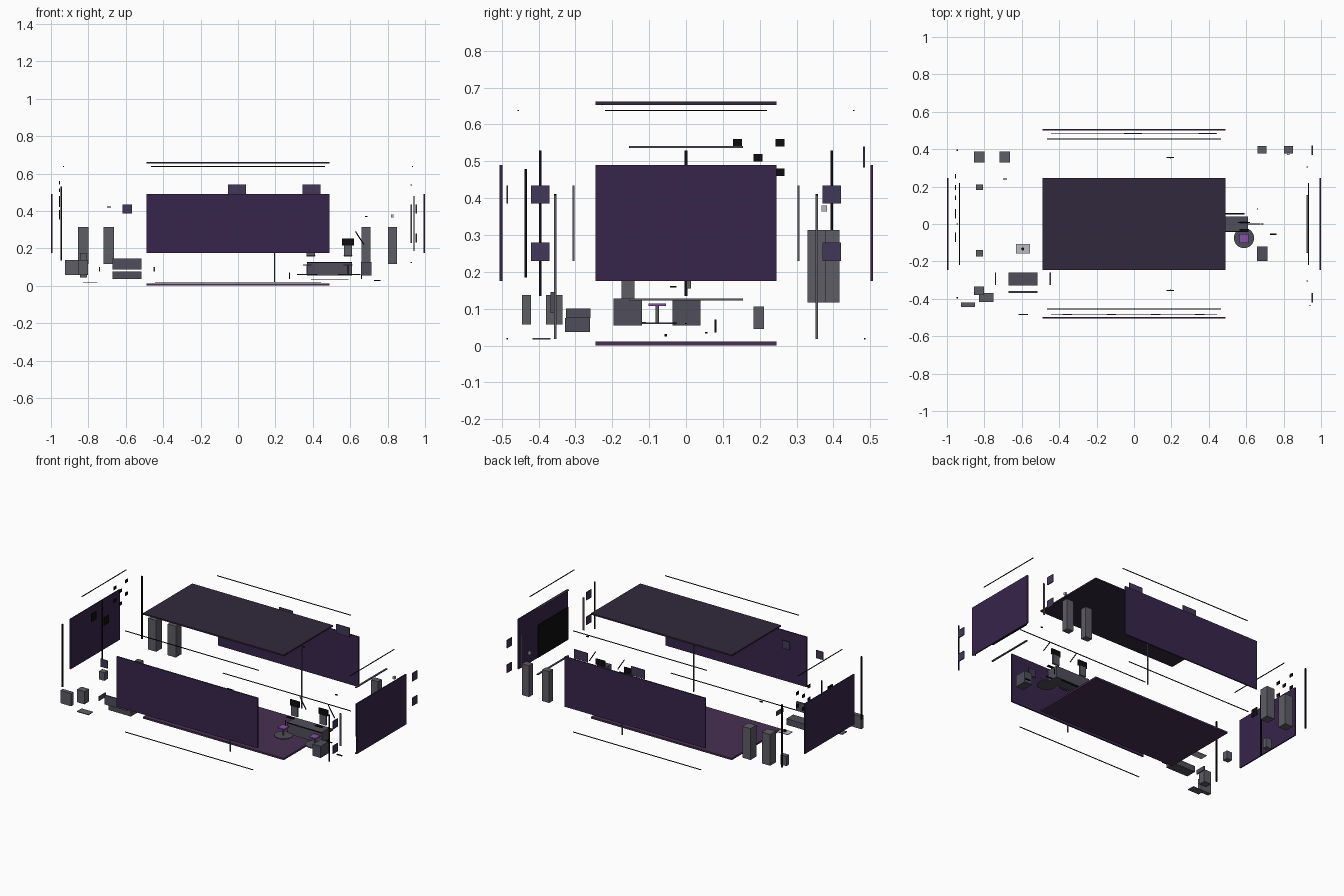
import bpy
from mathutils import Vector

if "Cube" in bpy.data.objects:
    bpy.data.objects.remove(bpy.data.objects["Cube"])


def material(name, rgb):
    m = bpy.data.materials.new(name)
    m.diffuse_color = (*rgb, 1)
    m.use_nodes = True
    m.node_tree.nodes["Principled BSDF"].inputs["Base Color"].default_value = m.diffuse_color
    return m


PURPLE = material("wall_purple", (0.04, 0.018, 0.07))
FLOOR = material("floor_purple", (0.065, 0.028, 0.085))
CEIL = material("ceiling_dark", (0.03, 0.022, 0.045))
BLACK = material("black", (0.004, 0.004, 0.005))
GREY = material("steel_grey", (0.11, 0.11, 0.13))
DESK = material("desk_grey", (0.08, 0.075, 0.1))
PANEL = material("panel_violet", (0.055, 0.04, 0.1))
SEAT = material("seat_violet", (0.25, 0.08, 0.4))
LIGHT = material("light_grey", (0.5, 0.5, 0.55))


def box(name, x, y, z, mat):
    """Box from (min, max) ranges on each axis."""
    lo, hi = zip(x, y, z)
    bpy.ops.mesh.primitive_cube_add(size=1, location=[(a + b) / 2 for a, b in zip(lo, hi)])
    o = bpy.context.object
    o.name = name
    o.scale = [b - a for a, b in zip(lo, hi)]
    o.data.materials.append(mat)
    return o


def block(name, c, s, mat):
    """Box from centre and size."""
    return box(name, *[(a - b / 2, a + b / 2) for a, b in zip(c, s)], mat)


def rod(name, a, b, r, mat, sides=16):
    a, b = Vector(a), Vector(b)
    bpy.ops.mesh.primitive_cylinder_add(vertices=sides, radius=r, depth=(b - a).length, location=(a + b) / 2)
    o = bpy.context.object
    o.name = name
    o.rotation_euler = (b - a).to_track_quat('Z', 'Y').to_euler()
    o.data.materials.append(mat)
    bpy.ops.object.shade_smooth_by_angle()
    return o


# room shell, pulled apart
box("floor", (-.49, .49), (-.245, .245), (0, .011), FLOOR)
box("ceiling", (-.49, .49), (-.245, .245), (.653, .662), CEIL)
box("front_wall", (-.49, .49), (-.506, -.498), (.175, .49), PURPLE)
box("back_wall", (-.49, .49), (.5, .508), (.175, .49), PURPLE)
for s, side in ((-1, "left"), (1, "right")):
    block(side + "_wall", (s * .996, 0, .3325), (.008, .49, .315), PURPLE)
    block(side + "_ceiling_strip", (s * .933, 0, .638), (.004, .44, .004), BLACK)

# long trim strips and poles along front and back
for s, side in ((-1, "front"), (1, "back")):
    block(side + "_ceiling_strip", (0, s * .455, .638), (.93, .004, .004), BLACK)
    block(side + "_floor_strip", (0, s * .485, .019), (.89, .004, .004), BLACK)
    block(side + "_pole", (.195, s * .355, .214), (.005, .007, .392), GREY)
    block(side + "_pole_cap", (.195, s * .355, .409), (.04, .006, .004), BLACK)

# black posts on the left wall
for y in (-.395, 0, .395):
    block("wall_post", (-.945, y, .332), (.007, .007, .395), BLACK)
block("corner_post", (.94, -.435, .332), (.006, .006, .295), BLACK)

# framed screen on the right wall
block("wall_screen", (.926, 0, .332), (.006, .3, .205), BLACK)
for s in (-1, 1):
    block("screen_frame_bar", (.926, 0, .332 + s * .207), (.01, .31, .006), GREY)
    block("screen_frame_side", (.926, s * .305, .332), (.01, .005, .205), GREY)

# wall panels
for y in (-.395, .395):
    for z in (.41, .255):
        block("right_panel", (.953, y, z), (.006, .05, .05), PANEL)
for i in range(5):
    block("front_panel", (-.592 + .236 * i, -.485, .41), (.05, .005, .05), PANEL)
for x in (-.005, .393):
    block("back_panel", (x, .483, .512), (.095, .005, .057), PANEL)

# small squares and larger screens on the left wall
for y, z in ((.14, .55), (.255, .55), (.195, .51), (.255, .47), (.14, .47), (.195, .43)):
    block("small_tile", (-.955, y, z), (.004, .025, .02), BLACK)
for y, z in ((-.07, .45), (.055, .38)):
    block("left_screen", (-.955, y, z), (.005, .05, .05), BLACK)

# lockers along the back
for x in (-.828, -.692):
    box("left_locker", (x - .028, x + .028), (.33, .387), (.117, .314), GREY)
for x in (.685, .825):
    box("right_locker", (x - .024, x + .024), (.377, .416), (.117, .314), GREY)
block("locker_light", (.825, .375, .372), (.014, .014, .016), LIGHT)
block("sensor_left", (-.69, .24, .42), (.02, .006, .006), BLACK)
block("sensor_right", (.685, 0, .37), (.014, .006, .006), BLACK)

# kitchen corner units at front left
box("counter", (-.925, -.85), (-.445, -.42), (.057, .137), GREY)
box("fridge", (-.855, -.803), (-.38, -.335), (.057, .137), GREY)
box("mat", (-.83, -.75), (-.416, -.368), (.016, .02), GREY)
box("side_box_front", (-.846, -.808), (-.175, -.14), (.125, .176), GREY)
box("side_box_back", (-.846, -.806), (.183, .212), (.045, .106), GREY)

# sofa and its parts
box("sofa_seat", (-.672, -.516), (-.328, -.26), (.037, .075), DESK)
box("sofa_back", (-.672, -.516), (-.368, -.358), (.088, .145), DESK)
for x in (-.741, -.447):
    block("sofa_arm", (x, -.292, .088), (.007, .066, .026), DESK)

# low table with a dark knob
box("coffee_table", (-.632, -.557), (-.157, -.108), (.06, .064), LIGHT)
rod("table_knob", (-.595, -.133, .064), (-.595, -.133, .075), .008, BLACK)

# desk, side cabinet, trim
box("desk", (.37, .61), (-.037, .04), (.055, .128), DESK)
box("desk_edge", (.37, .61), (-.042, -.037), (.122, .128), BLACK)
box("desk_cabinet", (.658, .713), (-.197, -.12), (.055, .128), DESK)
block("cable_rail", (.5, 0, .06), (.31, .006, .004), BLACK)
block("foot_rail", (.49, .055, .035), (.2, .006, .004), BLACK)
block("power_strip", (.745, -.055, .028), (.035, .006, .006), BLACK)
for x in (.275, .66):
    block("desk_leg", (x, .08, .053), (.004, .005, .035), BLACK)

# stools
for x in (.37, .588):
    rod("stool_base", (x, -.075, .058), (x, -.075, .063), .054, DESK, 32)
    rod("stool_stem", (x, -.078, .063), (x, -.078, .108), .005, GREY)
    block("stool_seat", (x, -.078, .111), (.046, .048, .007), SEAT)

# monitors with stands, and microphone arms
for x in (.39, .588):
    block("monitor", (x, .008, .234), (.065, .007, .037), BLACK)
    block("monitor_stand", (x, .008, .185), (.045, .012, .06), GREY)
    rod("microphone_arm", (x + .04, 0, .29), (x + .085, 0, .22), .003, BLACK, 8)
    block("keyboard", (x, -.035, .16), (.05, .018, .004), BLACK)
